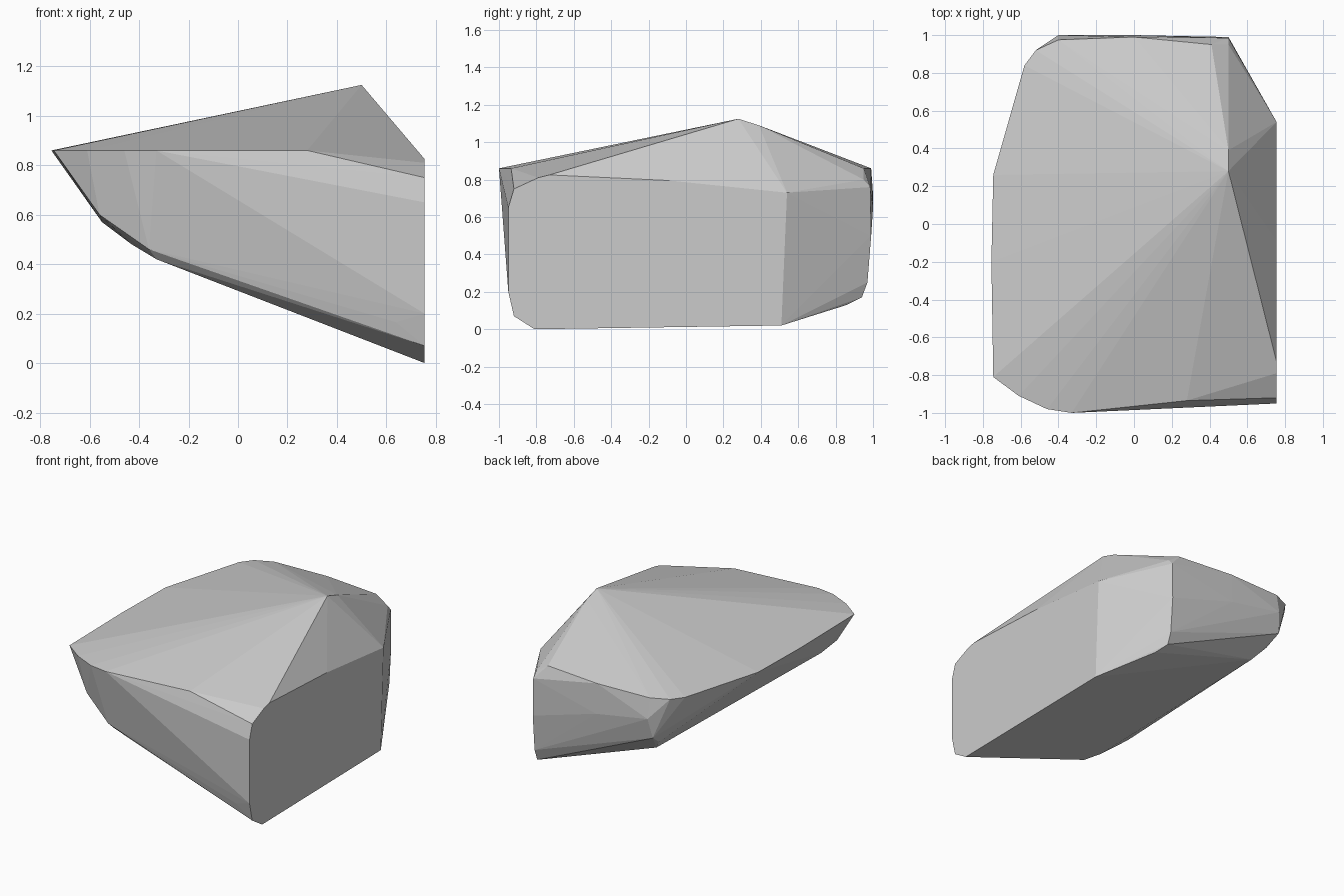
import bpy
import bmesh

default_cube = bpy.data.objects.get("Cube")
if default_cube:
    bpy.data.objects.remove(default_cube, do_unlink=True)


def make_material(name, colour):
    material = bpy.data.materials.new(name)
    material.use_nodes = True
    material.diffuse_color = colour
    shader = material.node_tree.nodes["Principled BSDF"]
    shader.inputs["Base Color"].default_value = colour
    return material


def at_height(z, outline):
    return [(x, y, z) for x, y in outline]


def at_side(x, outline):
    return [(x, y, z) for y, z in outline]


def make_boulder(name, corners, material):
    """Wrap a faceted convex skin around the corner points."""
    shape = bmesh.new()
    for corner in corners:
        shape.verts.new(corner)
    hull = bmesh.ops.convex_hull(shape, input=shape.verts[:])
    loose = set(hull["geom_interior"]) | set(hull["geom_unused"])
    loose_verts = [v for v in loose if isinstance(v, bmesh.types.BMVert) and v.is_valid]
    bmesh.ops.delete(shape, geom=loose_verts, context="VERTS")
    bmesh.ops.recalc_face_normals(shape, faces=shape.faces[:])
    mesh = bpy.data.meshes.new(name)
    shape.to_mesh(mesh)
    shape.free()
    mesh.materials.append(material)
    boulder = bpy.data.objects.new(name, mesh)
    bpy.context.collection.objects.link(boulder)
    return boulder


# Peak ridge
peak = at_side(.5, [(.28, 1.125), (.39, 1.09)])

# Level rim around the shoulders
rim = at_height(.86, [
    (-.745, .26), (-.755, -.2), (-.745, -.81), (-.61, -.91), (-.46, -.98),
    (-.33, -1), (.28, -.935), (-.58, .84), (-.52, .92), (-.4, .975),
    (0, .99), (.41, .95)])

# Flat broken side
broken_side = at_side(.755, [
    (-.95, .2), (-.92, .07), (-.81, 0), (.51, .02), (.54, .73),
    (-.09, .795), (-.73, .825), (-.79, .81), (-.92, .75), (-.95, .65)])

# Angled back corner
back_corner = at_side(.5, [
    (.95, .8), (.985, .76), (.99, .5), (.97, .25), (.94, .17)])
back_corner += [(.54, .86, .13)]

# Bulging back wall
back_wall = [(-.4, 1, .72), (0, 1, .65), (-.42, .97, .58),
             (-.4, .87, .51), (-.33, .8, .425)]

# Undercut front lower edge
undercut = [(-.33, -.9, .42), (-.43, -.85, .48), (-.55, -.72, .57),
            (-.56, -.88, .6), (-.36, -.93, .46), (.64, -.935, .165)]

grey_stone = make_material("grey stone", (.6, .6, .6, 1))
make_boulder("boulder", peak + rim + broken_side + back_corner + back_wall + undercut,
             grey_stone)
